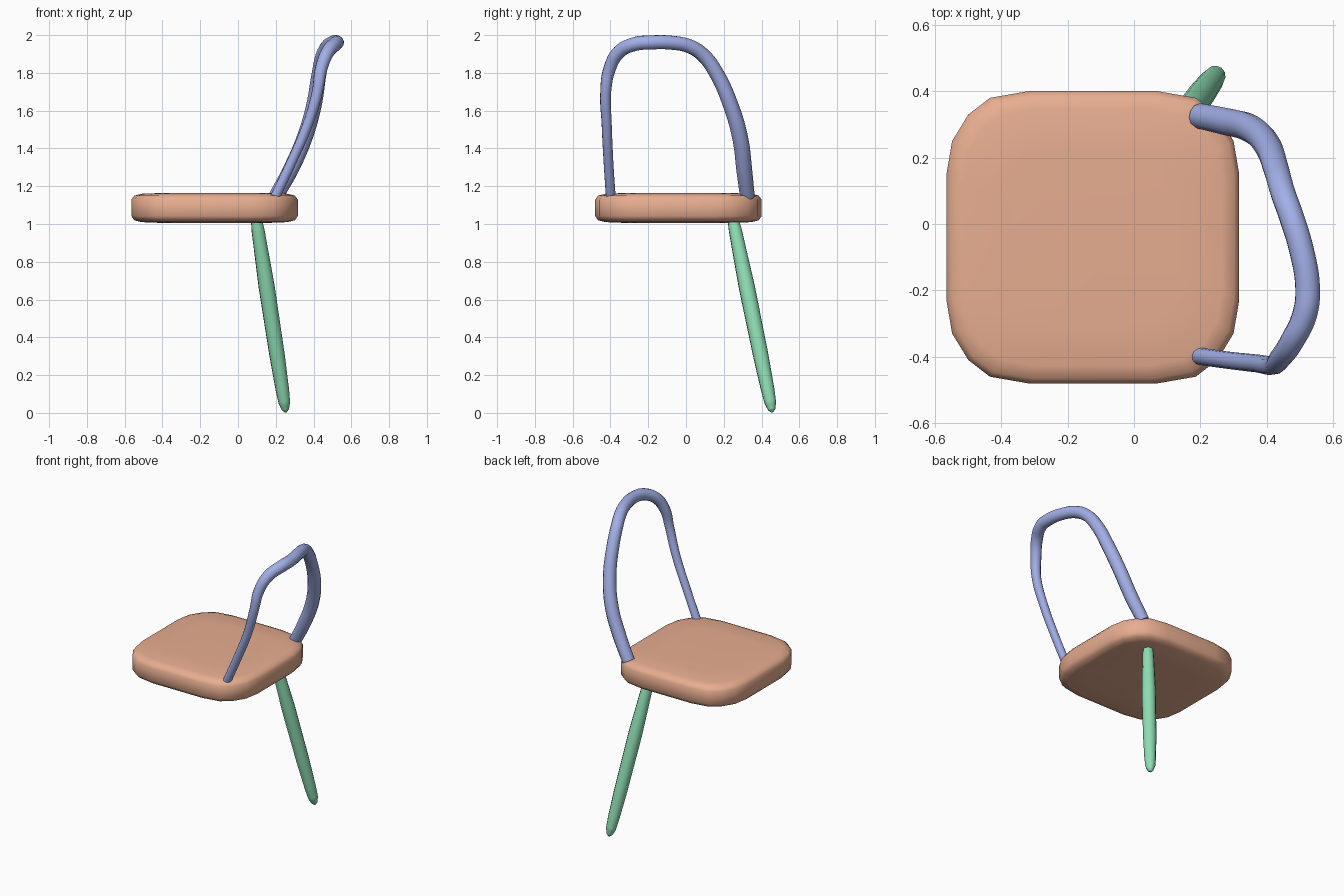
import bpy, bmesh

if "Cube" in bpy.data.objects:
    bpy.data.objects.remove(bpy.data.objects["Cube"])


def finish(obj, color, angle=0.7):
    mat = bpy.data.materials.new(obj.name + "_colour")
    mat.diffuse_color = (*color, 1)
    mat.use_nodes = True
    mat.node_tree.nodes["Principled BSDF"].inputs["Base Color"].default_value = mat.diffuse_color
    obj.data.materials.append(mat)
    bpy.ops.object.select_all(action='DESELECT')
    bpy.context.view_layer.objects.active = obj
    obj.select_set(True)
    bpy.ops.object.shade_smooth_by_angle(angle=angle)


def tube(name, points, color):
    """Round tapered tube through (x, y, z, radius) points."""
    cu = bpy.data.curves.new(name, 'CURVE')
    cu.dimensions = '3D'
    cu.bevel_depth = 1
    cu.bevel_resolution = 4
    cu.resolution_u = 6
    cu.use_fill_caps = True
    sp = cu.splines.new('BEZIER')
    sp.bezier_points.add(len(points) - 1)
    for bp, (x, y, z, r) in zip(sp.bezier_points, points):
        bp.co = (x, y, z)
        bp.radius = r
        bp.handle_left_type = bp.handle_right_type = 'AUTO'
    obj = bpy.data.objects.new(name, cu)
    bpy.context.collection.objects.link(obj)
    bpy.ops.object.select_all(action='DESELECT')
    bpy.context.view_layer.objects.active = obj
    obj.select_set(True)
    bpy.ops.object.convert(target='MESH')
    finish(bpy.context.object, color)


# Seat: rounded-square slab lofted from scaled outlines
corner = [(.441, .19), (.424, .29), (.375, .37), (.31, .42), (.19, .441)]
outline = []
for sx, sy in ((1, 1), (-1, 1), (-1, -1), (1, -1)):
    pts = corner if sx * sy > 0 else corner[::-1]
    outline += [(sx * x, sy * y) for x, y in pts]
rings = [(.6, 1.005), (.88, 1.01), (.965, 1.02), (1, 1.042),
         (1, 1.128), (.965, 1.15), (.88, 1.16), (.6, 1.165)]
bm = bmesh.new()
loops = [[bm.verts.new((-.124 + x * s, -.04 + y * s, z)) for x, y in outline]
         for s, z in rings]
n = len(outline)
for a, b in zip(loops, loops[1:]):
    for i in range(n):
        j = (i + 1) % n
        bm.faces.new((a[i], a[j], b[j], b[i]))
bm.faces.new(loops[0][::-1])
bm.faces.new(loops[-1])
mesh = bpy.data.meshes.new("seat")
bm.to_mesh(mesh)
bm.free()
seat = bpy.data.objects.new("seat", mesh)
bpy.context.collection.objects.link(seat)
finish(seat, (.80, .42, .28))

# Single splayed leg with a rounded foot
top, foot = (.098, .25, 1.02), (.253, .457, .003)
leg = [(0, .030), (.06, .035), (.35, .043), (.7, .041), (.88, .036),
       (.95, .031), (.985, .02), (1, .006)]
tube("leg", [tuple(a + (b - a) * t for a, b in zip(top, foot)) + (r,)
             for t, r in leg], (.28, .75, .46))

# Backrest: one bent tube, thicker toward the rear arm
tube("backrest_hoop", [
    (.195, -.398, 1.14, .026), (.28, -.41, 1.32, .026), (.37, -.42, 1.53, .027),
    (.42, -.425, 1.70, .029), (.44, -.405, 1.82, .033), (.475, -.355, 1.91, .036),
    (.515, -.27, 1.953, .038), (.523, -.19, 1.961, .038), (.505, -.08, 1.960, .038),
    (.475, .02, 1.94, .038), (.45, .09, 1.895, .038), (.43, .16, 1.80, .039),
    (.40, .24, 1.62, .041), (.35, .288, 1.45, .042), (.28, .308, 1.29, .042),
    (.20, .325, 1.145, .039)], (.36, .43, .80))
